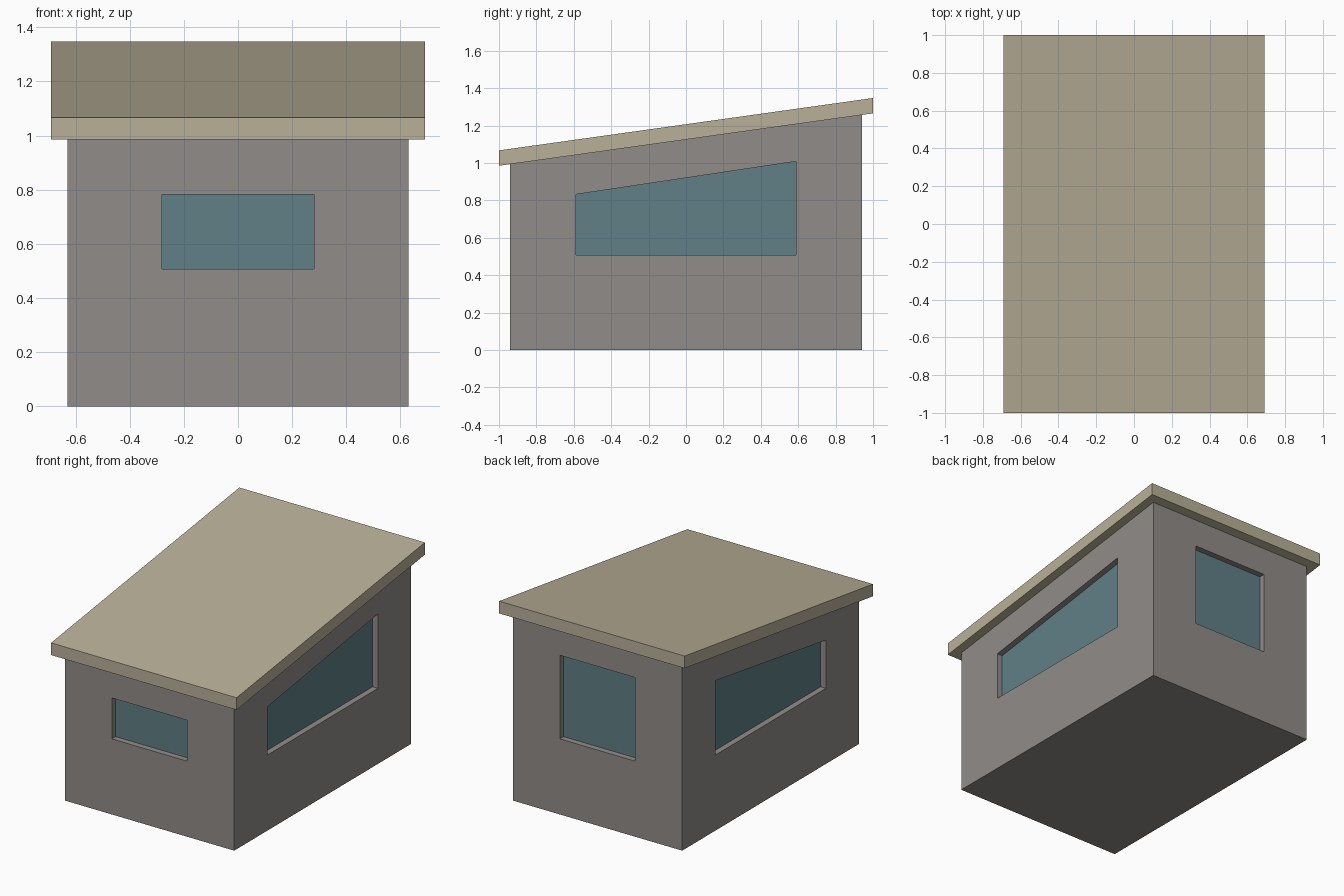
import bpy
from mathutils import Vector

if "Cube" in bpy.data.objects:
    bpy.data.objects.remove(bpy.data.objects["Cube"])

WX, WY = 0.63, 0.94      # wall half sizes
RX, RY = 0.69, 1.0       # roof half sizes
THICK, DEPTH = 0.082, 0.04


def underside(y):
    return 1.125 + 0.14 * y


def material(name, rgb):
    m = bpy.data.materials.new(name)
    m.diffuse_color = (*rgb, 1)
    m.use_nodes = True
    m.node_tree.nodes["Principled BSDF"].inputs["Base Color"].default_value = m.diffuse_color
    return m


wall_mat = material("warm grey wall", (0.283, 0.262, 0.246))
roof_mat = material("beige roof", (0.485, 0.434, 0.314))
glass_mat = material("teal glass", (0.115, 0.216, 0.238))


def build(name, verts, faces, mat):
    me = bpy.data.meshes.new(name)
    me.from_pydata([tuple(v) for v in verts], [], faces)
    me.materials.append(mat)
    ob = bpy.data.objects.new(name, me)
    bpy.context.collection.objects.link(ob)
    return ob


# Walls: each side is a panel with a recessed window opening
def wall(name, a, b, half, sill, top_a, top_b):
    a, b = Vector((*a, 0)), Vector((*b, 0))
    along = (b - a).normalized()
    mid = (a + b) / 2
    inward = Vector((-along.y, along.x, 0)) * DEPTH
    up = Vector((0, 0, 1))
    outer = [a, b, b + up * underside(b.y), a + up * underside(a.y)]
    l, r = mid - along * half, mid + along * half
    hole = [l + up * sill, r + up * sill, r + up * top_b, l + up * top_a]
    back = [p + inward for p in hole]
    faces = []
    for i in range(4):
        j = (i + 1) % 4
        faces.append((i, j, 4 + j, 4 + i))          # wall around the opening
        faces.append((4 + i, 4 + j, 8 + j, 8 + i))  # reveal
    build(name + "_wall", outer + hole + back, faces, wall_mat)
    build(name + "_window_glass", back, [(0, 1, 2, 3)], glass_mat)


c = [(-WX, -WY), (WX, -WY), (WX, WY), (-WX, WY)]
wall("front", c[0], c[1], 0.28, 0.508, 0.783, 0.783)
wall("right", c[1], c[2], 0.587, 0.508, 0.832, 1.008)
wall("back", c[2], c[3], 0.28, 0.508, 1.07, 1.07)
wall("left", c[3], c[0], 0.587, 0.508, 1.008, 0.832)

# Floor
build("floor", [(x, y, 0) for x, y in c], [(3, 2, 1, 0)], wall_mat)

# Sloping slab roof with overhang
r = [(-RX, -RY), (RX, -RY), (RX, RY), (-RX, RY)]
verts = [(x, y, underside(y) + h) for h in (0, THICK) for x, y in r]
faces = [(3, 2, 1, 0), (4, 5, 6, 7)]
faces += [(i, (i + 1) % 4, 4 + (i + 1) % 4, 4 + i) for i in range(4)]
build("roof", verts, faces, roof_mat)
